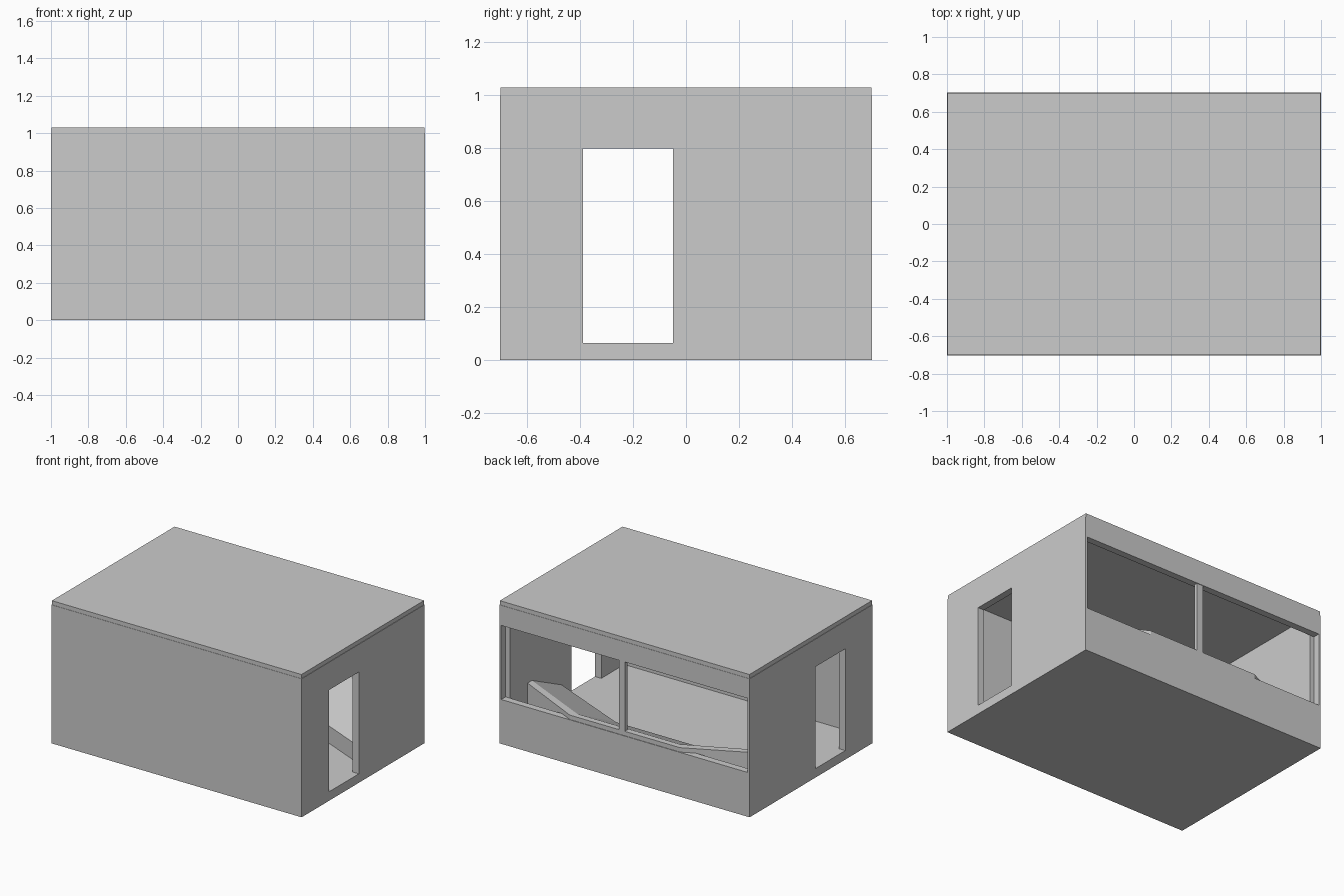
import bpy, bmesh

if "Cube" in bpy.data.objects:
    bpy.data.objects.remove(bpy.data.objects["Cube"])


def box(name, x, y, z):
    """Box from (min, max) ranges."""
    bm = bmesh.new()
    bmesh.ops.create_cube(bm, size=1)
    for v in bm.verts:
        v.co = [r[0] + (c + 0.5) * (r[1] - r[0]) for c, r in zip(v.co, (x, y, z))]
    return finish(name, bm)


def finish(name, bm):
    bmesh.ops.recalc_face_normals(bm, faces=bm.faces)
    me = bpy.data.meshes.new(name)
    bm.to_mesh(me)
    bm.free()
    ob = bpy.data.objects.new(name, me)
    bpy.context.collection.objects.link(ob)
    return ob


T = 0.05                       # wall thickness
FLOOR, SILL, HEAD, TOP = 0.065, 0.32, 0.855, 1.0
D = 0.702                      # half depth

# Floor, roof and solid front wall
box("floor", (-1 + T, 1 - T), (-D + T, D - T), (0, FLOOR))
box("roof", (-0.997, 0.997), (-0.7, 0.7), (TOP, 1.03))
box("front_wall", (-1 + T, 1 - T), (-D, -D + T), (0, TOP))

# Back wall below and above the long window
box("back_wall_lower", (-1 + T, 1 - T), (D - T, D), (0, SILL))
box("back_wall_upper", (-1 + T, 1 - T), (D - T, D), (HEAD, TOP))
box("window_post", (0.0, 0.048), (0.67, 0.698), (SILL, HEAD))

# Side walls: one outline extruded, with door opening and window corner notch
for s, side in ((-1, "left"), (1, "right")):
    def wall_x(w):
        return tuple(sorted((s, s * (1 - w))))
    box(side + "_wall_front", wall_x(T), (-D, -0.39), (0, TOP))
    box(side + "_wall_back", wall_x(T), (-0.05, D - T), (0, TOP))
    box(side + "_door_header", wall_x(T), (-0.39, -0.05), (0.80, TOP))
    box(side + "_door_sill", wall_x(T), (-0.39, -0.05), (0, FLOOR))
    box(side + "_corner_lower", wall_x(T), (D - T, D), (0, SILL))
    box(side + "_corner_upper", wall_x(T), (D - T, D), (HEAD, TOP))
    box(side + "_window_edge", wall_x(0.015), (D - T, D), (SILL, HEAD))

# Angled console: one cross-section swept through four stations
# each point: (end y, bend y, bend x, z)
section = [(0.06, 0.33, 0.33, FLOOR), (0.06, 0.33, 0.33, 0.19),
           (0.40, 0.655, 0.41, 0.352), (0.45, 0.698, 0.44, 0.352),
           (0.45, 0.698, 0.44, FLOOR)]
bm = bmesh.new()
rings = []
for s, bend in ((-1, 0), (-1, 1), (1, 1), (1, 0)):
    rings.append([bm.verts.new((s * (bx if bend else 0.952), by if bend else ey, z))
                  for ey, by, bx, z in section])
for a, b in zip(rings, rings[1:]):
    for i in range(len(section)):
        j = (i + 1) % len(section)
        bm.faces.new((a[i], a[j], b[j], b[i]))
bm.faces.new(rings[0])
bm.faces.new(rings[-1])
finish("console", bm)
